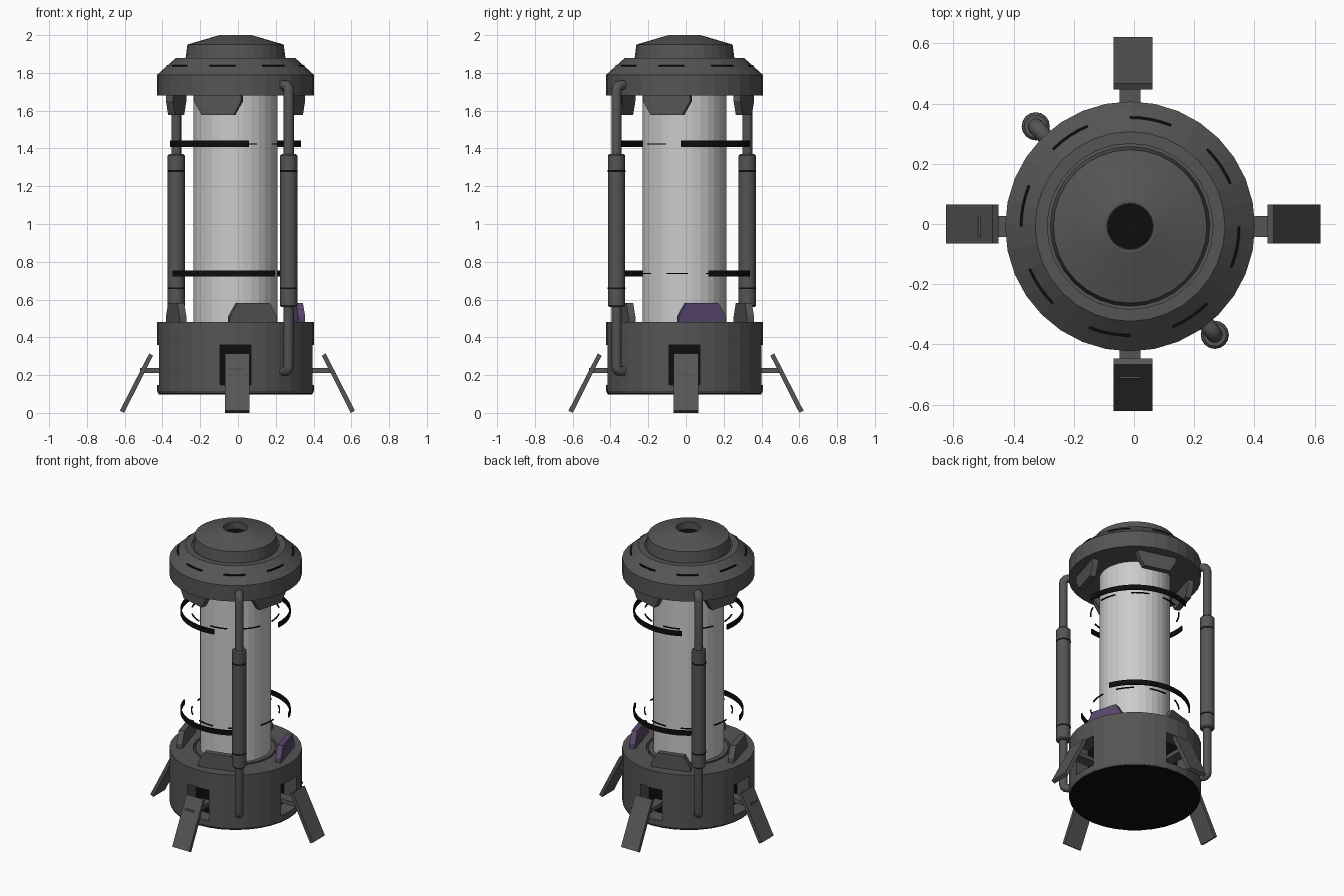
import bpy, bmesh
from math import sin, cos, pi, radians
from mathutils import Matrix, Vector

if "Cube" in bpy.data.objects:
    bpy.data.objects.remove(bpy.data.objects["Cube"])

CX, CY = -0.013, -0.008   # axis of the body
SEG = 32


def material(name, rgb):
    m = bpy.data.materials.new(name)
    m.diffuse_color = (*rgb, 1)
    m.use_nodes = True
    m.node_tree.nodes["Principled BSDF"].inputs["Base Color"].default_value = m.diffuse_color
    return m


METAL = material("dark_metal", (0.09, 0.09, 0.09))
GLASS = material("pale_tube", (0.55, 0.55, 0.55))
BLACK = material("black", (0.004, 0.004, 0.004))
PURPLE = material("purple", (0.10, 0.065, 0.15))


def finish(name, bm, mat, matrix=None):
    bmesh.ops.recalc_face_normals(bm, faces=bm.faces)
    if matrix:
        bm.transform(matrix)
    me = bpy.data.meshes.new(name)
    bm.to_mesh(me)
    bm.free()
    ob = bpy.data.objects.new(name, me)
    bpy.context.collection.objects.link(ob)
    if mat:
        me.materials.append(mat)
    return ob


def lathe(name, profile, mat, x=CX, y=CY, seg=SEG):
    """Spin an open (r, z) profile and close both ends with caps."""
    bm = bmesh.new()
    rings = [[bm.verts.new((r * cos(2 * pi * i / seg), r * sin(2 * pi * i / seg), z))
              for i in range(seg)] for r, z in profile]
    for a, b in zip(rings, rings[1:]):
        for i in range(seg):
            j = (i + 1) % seg
            bm.faces.new((a[i], a[j], b[j], b[i]))
    bm.faces.new(rings[0])
    bm.faces.new(rings[-1])
    return finish(name, bm, mat, Matrix.Translation((x, y, 0)))


def prism(name, pts, y0, y1, angle, mat, x=CX, y=CY):
    """Extrude an (x, z) outline from y0 to y1, then turn it about z."""
    bm = bmesh.new()
    a = [bm.verts.new((px, y0, pz)) for px, pz in pts]
    b = [bm.verts.new((px, y1, pz)) for px, pz in pts]
    bm.faces.new(a)
    bm.faces.new(b)
    for i in range(len(pts)):
        j = (i + 1) % len(pts)
        bm.faces.new((a[i], a[j], b[j], b[i]))
    return finish(name, bm, mat, Matrix.Translation((x, y, 0)) @ Matrix.Rotation(radians(angle), 4, 'Z'))


def arc_band(name, r0, r1, z0, z1, a0, a1, mat):
    """Part of a rectangular-section ring, angles in degrees."""
    bm = bmesh.new()
    n = max(3, round((a1 - a0) / 6))
    sections = []
    for i in range(n + 1):
        t = radians(a0 + (a1 - a0) * i / n)
        sections.append([bm.verts.new((r * cos(t), r * sin(t), z))
                         for r, z in ((r0, z0), (r1, z0), (r1, z1), (r0, z1))])
    for a, b in zip(sections, sections[1:]):
        for i in range(4):
            j = (i + 1) % 4
            bm.faces.new((a[i], a[j], b[j], b[i]))
    bm.faces.new(sections[0])
    bm.faces.new(sections[-1])
    return finish(name, bm, mat, Matrix.Translation((CX, CY, 0)))


def rect(x0, x1, z0, z1):
    return [(x0, z0), (x1, z0), (x1, z1), (x0, z1)]


# Base drum with a groove around the tube
base = lathe("base_drum", [(0.41, 0.105), (0.415, 0.115), (0.415, 0.48), (0.265, 0.48), (0.265, 0.45),
                           (0.25, 0.45), (0.25, 0.48), (0.20, 0.48)], METAL)
lathe("base_plate", [(0.408, 0.098), (0.408, 0.106)], BLACK)

# Leg recesses cut into the drum
for k in range(4):
    cutter = prism("recess_cutter", rect(0.31, 0.5, 0.148, 0.36), -0.083, 0.083, 90 * k, None)
    mod = base.modifiers.new("recess", 'BOOLEAN')
    mod.operation = 'DIFFERENCE'
    mod.solver = 'EXACT'
    mod.object = cutter
    bpy.context.view_layer.objects.active = base
    bpy.ops.object.modifier_apply(modifier=mod.name)
    bpy.data.objects.remove(cutter)
    prism("recess_back", rect(0.305, 0.312, 0.148, 0.36), -0.083, 0.083, 90 * k, BLACK)

# Slanted feet on short struts
for k in range(4):
    prism("foot_plate", [(0.447, 0.303), (0.467, 0.315), (0.622, 0.012), (0.600, 0.0)],
          -0.065, 0.065, 90 * k, METAL, -0.003, 0)
    prism("foot_strut", rect(0.30, 0.505, 0.21, 0.238), -0.035, 0.035, 90 * k, METAL)

# Central tube
lathe("tube", [(0.222, 0.46), (0.222, 1.70)], GLASS)

# Cap with stepped lid and a hole on top
lathe("cap", [(0.20, 1.68), (0.415, 1.68), (0.415, 1.79), (0.315, 1.88), (0.275, 1.88),
              (0.275, 1.872), (0.265, 1.872), (0.255, 1.95), (0.085, 2.0), (0.077, 2.0),
              (0.077, 1.95)], METAL)
lathe("cap_hole_floor", [(0.076, 1.949), (0.076, 1.953)], BLACK)
for k in range(8):
    a = 79 + 45 * k
    arc_band("cap_slit", 0.358, 0.366, 1.82, 1.841, a - 11, a + 11, BLACK)

# Clamps holding both ends of the tube
for k in range(4):
    a = 90 * k
    low = [(-0.13, 0.475), (0.13, 0.475), (0.13, 0.51), (0.088, 0.582), (-0.088, 0.582), (-0.13, 0.51)]
    high = [(x, 2.16 - z) for x, z in low]
    prism("lower_clamp", low, 0.308, 0.346, a + 16 - 90, PURPLE if k == 0 else METAL)
    prism("upper_clamp", high, 0.308, 0.346, a - 16 - 90, METAL)

# Floating arcs and thin dashed rings around the tube
for z, turn in ((1.424, 0), (0.738, 25)):
    for a0, a1 in ((-3, 118), (170, 282)):
        arc_band("ring_arc", 0.338, 0.346, z - 0.017, z + 0.017, a0 + turn, a1 + turn, BLACK)
    for k in range(8):
        a = 45 * k + turn
        arc_band("ring_dash", 0.272, 0.28, z - 0.003, z + 0.003, a, a + 24, BLACK)

# Side pipes with sleeves
R = 0.457
elbow = [(0.36, 1.735), (0.43, 1.735), (0.444, 1.731), (0.454, 1.721), (R, 1.707)]
path = elbow + [(r, 1.955 - z) for r, z in reversed(elbow)]
for ang in (-52, 133.3):
    d = Vector((cos(radians(ang)), sin(radians(ang)), 0))
    cu = bpy.data.curves.new("side_pipe", 'CURVE')
    cu.dimensions = '3D'
    cu.bevel_depth = 0.027
    cu.bevel_resolution = 3
    cu.use_fill_caps = True
    sp = cu.splines.new('POLY')
    sp.points.add(len(path) - 1)
    for p, (r, z) in zip(sp.points, path):
        p.co = (CX + d.x * r, CY + d.y * r, z, 1)
    sp.use_smooth = True
    pipe = bpy.data.objects.new("side_pipe", cu)
    bpy.context.collection.objects.link(pipe)
    cu.materials.append(METAL)
    bpy.ops.object.select_all(action='DESELECT')
    pipe.select_set(True)
    bpy.context.view_layer.objects.active = pipe
    bpy.ops.object.convert(target='MESH')
    px, py = CX + d.x * R, CY + d.y * R
    sleeve = lathe("pipe_sleeve", [(0.038, 0.56), (0.046, 0.568), (0.046, 1.362), (0.038, 1.37)],
                   METAL, px, py, 16)
    for z in (0.66, 1.28):
        lathe("sleeve_band", [(0.0468, z - 0.005), (0.0468, z + 0.005)], BLACK, px, py, 16)
    bpy.ops.object.select_all(action='DESELECT')
    sleeve.select_set(True)
    bpy.context.view_layer.objects.active = sleeve
    bpy.ops.object.shade_smooth_by_angle(angle=radians(35))
